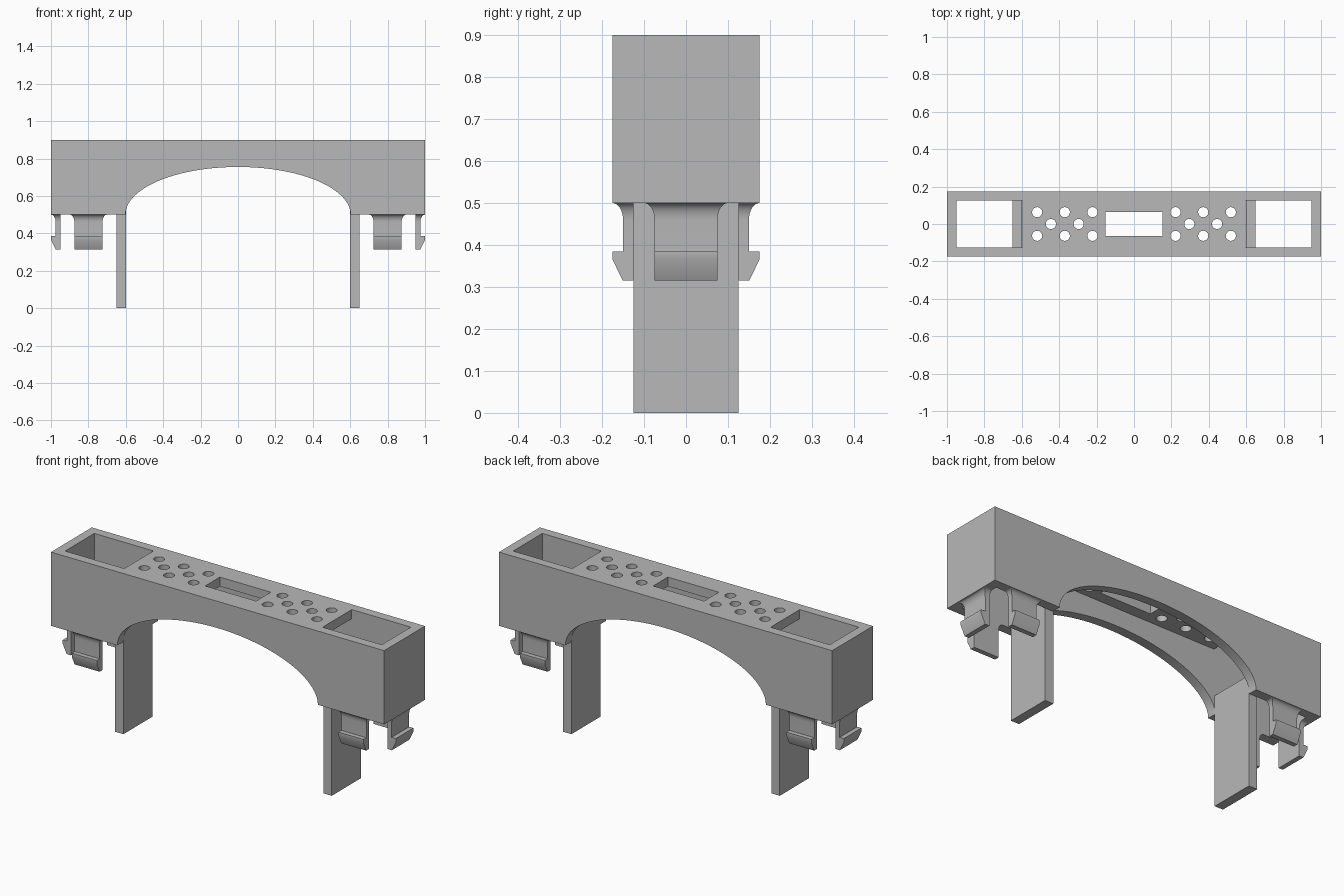
import bpy, bmesh, math
from mathutils import Matrix, Vector

cube = bpy.data.objects.get("Cube")
if cube:
    bpy.data.objects.remove(cube, do_unlink=True)

grey = bpy.data.materials.new("plain grey")
grey.use_nodes = True
COLOUR = (0.48, 0.48, 0.48, 1)
grey.diffuse_color = COLOUR
grey.node_tree.nodes["Principled BSDF"].inputs["Base Color"].default_value = COLOUR


def add_object(name, bm):
    bmesh.ops.recalc_face_normals(bm, faces=bm.faces)
    mesh = bpy.data.meshes.new(name)
    bm.to_mesh(mesh)
    bm.free()
    mesh.materials.append(grey)
    obj = bpy.data.objects.new(name, mesh)
    bpy.context.collection.objects.link(obj)
    return obj


def box(name, low, high):
    low, high = Vector(low), Vector(high)
    bm = bmesh.new()
    bmesh.ops.create_cube(bm, size=1, matrix=Matrix.Translation((low + high) / 2)
                          @ Matrix.Diagonal((*(high - low), 1)))
    return add_object(name, bm)


def cylinder(name, matrix, segments):
    bm = bmesh.new()
    bmesh.ops.create_cone(bm, cap_ends=True, segments=segments, radius1=1,
                          radius2=1, depth=1, matrix=matrix)
    return add_object(name, bm)


def select_only(obj):
    bpy.ops.object.select_all(action='DESELECT')
    obj.select_set(True)
    bpy.context.view_layer.objects.active = obj


def cut(target, cutter):
    cutter.hide_render = True
    mod = target.modifiers.new("cut", 'BOOLEAN')
    mod.operation, mod.solver, mod.object = 'DIFFERENCE', 'EXACT', cutter
    select_only(target)
    bpy.ops.object.modifier_apply(modifier=mod.name)
    bpy.data.objects.remove(cutter, do_unlink=True)


def smooth(obj):
    select_only(obj)
    bpy.ops.object.shade_smooth_by_angle(angle=math.radians(30))


# Hollow bridge body, open underneath
LENGTH, DEPTH, WALL, BASE, TOP = 1.0, 0.175, 0.05, 0.5, 0.9
INNER = DEPTH - WALL
body = box("bridge_body", (-LENGTH, -DEPTH, BASE), (LENGTH, DEPTH, TOP))
cut(body, box("cavity", (WALL - LENGTH, -INNER, BASE - 0.1),
              (LENGTH - WALL, INNER, TOP - WALL)))

# Elliptical arch through front and back walls
cut(body, cylinder("arch", Matrix.Translation((0, 0, BASE))
                   @ Matrix.Diagonal((0.602, 1, 0.255, 1))
                   @ Matrix.Rotation(math.pi / 2, 4, 'X'), 96))

# Central slot, end openings and round holes in the top plate
cut(body, box("slot", (-0.153, -0.063, 0.8), (0.153, 0.063, 1)))
for side in (-1, 1):
    xs = sorted((side * 0.595, side * (LENGTH - WALL)))
    cut(body, box("opening", (xs[0], -INNER, 0.8), (xs[1], INNER, 1)))
    for i in range(5):
        for y in ((0,) if i % 2 else (-0.063, 0.063)):
            place = Matrix.Translation((side * (0.222 + 0.074 * i), y, TOP))
            cut(body, cylinder("hole", place @ Matrix.Diagonal((0.027, 0.027, 0.4, 1)), 32))
smooth(body)


def clip(name, origin, angle):
    """Snap clip lofted from rectangles: half width, thickness, height."""
    levels = [(0.075, 0.0255, 0.315), (0.075, 0.05, 0.365), (0.075, 0.05, 0.385),
              (0.075, 0.025, 0.385)]
    for i in range(9):
        a = math.pi / 2 * i / 8
        flare = 0.025 * (1 - math.cos(a))
        levels.append((0.075 + flare, 0.025 + flare, 0.46 + 0.04 * math.sin(a)))
    bm = bmesh.new()
    rings = [[bm.verts.new(p) for p in ((-w, 0, z), (w, 0, z), (w, -d, z), (-w, -d, z))]
             for w, d, z in levels]
    for low, high in zip(rings, rings[1:]):
        for i in range(4):
            j = (i + 1) % 4
            bm.faces.new((low[i], low[j], high[j], high[i]))
    bm.faces.new(rings[0])
    bm.faces.new(rings[-1])
    bm.transform(Matrix.Translation(origin) @ Matrix.Rotation(angle, 4, 'Z'))
    bmesh.ops.remove_doubles(bm, verts=bm.verts, dist=1e-5)
    smooth(add_object(name, bm))


# Legs and snap clips at each end
for side, label in ((1, "left"), (-1, "right")):
    xs = sorted((side * 0.6, side * 0.65))
    box(label + "_leg", (xs[0], -INNER, 0), (xs[1], INNER, 0.6))
    clip(label + "_front_clip", (side * 0.8, -INNER, 0), 0)
    clip(label + "_back_clip", (side * 0.8, INNER, 0), math.pi)
    clip(label + "_end_clip", (side * (LENGTH - WALL), 0, 0), side * math.pi / 2)
